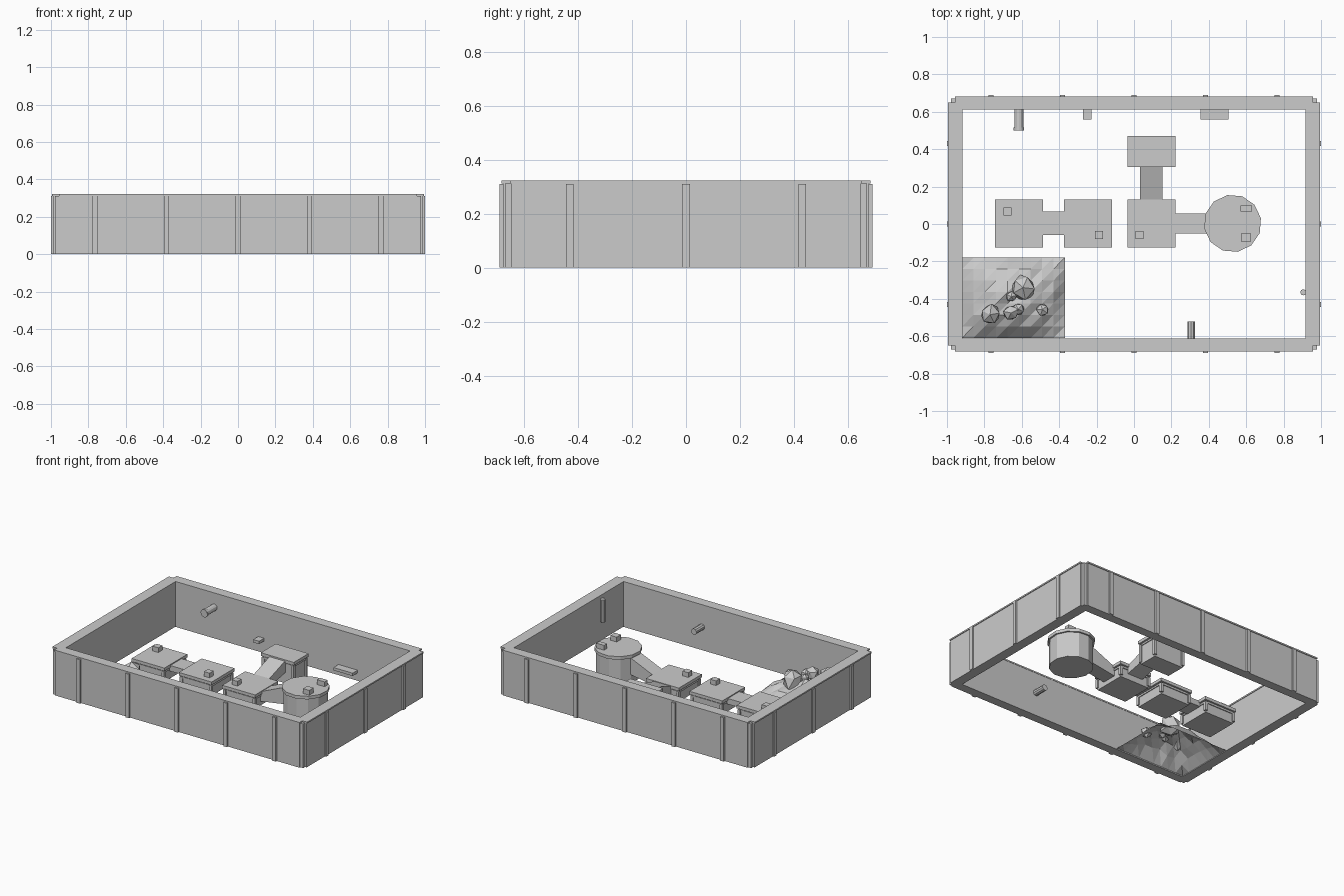
import bpy, bmesh, math, random
from mathutils import Vector, Matrix

if "Cube" in bpy.data.objects:
    bpy.data.objects.remove(bpy.data.objects["Cube"])

random.seed(4)


def finish(name, bm):
    bmesh.ops.recalc_face_normals(bm, faces=bm.faces)
    me = bpy.data.meshes.new(name)
    bm.to_mesh(me)
    bm.free()
    ob = bpy.data.objects.new(name, me)
    bpy.context.collection.objects.link(ob)
    return ob


def box(name, x0, x1, y0, y1, z0, z1):
    bm = bmesh.new()
    bmesh.ops.create_cube(bm, size=1)
    for v in bm.verts:
        v.co = Vector((x1 if v.co.x > 0 else x0, y1 if v.co.y > 0 else y0, z1 if v.co.z > 0 else z0))
    return finish(name, bm)


def cyl(name, loc, r, length, sides=12, axis='Z', turn=0.0):
    bm = bmesh.new()
    rot = Matrix.Rotation(math.pi / 2, 4, 'X') if axis == 'Y' else Matrix.Rotation(turn, 4, 'Z')
    bmesh.ops.create_cone(bm, cap_ends=True, segments=sides, radius1=r, radius2=r,
                          depth=length, matrix=Matrix.Translation(loc) @ rot)
    return finish(name, bm)


def ramp(name, start, end, half, zs, ze):
    """Sloped channel from start to end (xy), with (bottom, top) heights at each end."""
    a, b = Vector(start), Vector(end)
    d = (b - a).normalized()
    n = Vector((-d.y, d.x)) * half
    bm = bmesh.new()
    for p, (lo, hi) in ((a, zs), (b, ze)):
        for s in (-1, 1):
            for z in (lo, hi):
                bm.verts.new((p.x + s * n.x, p.y + s * n.y, z))
    bmesh.ops.convex_hull(bm, input=bm.verts)
    bmesh.ops.dissolve_limit(bm, angle_limit=0.01, verts=bm.verts, edges=bm.edges)
    return finish(name, bm)


# Enclosing walls, top rims and outside ribs
for s, tag in ((-1, 'a'), (1, 'b')):
    def span(lo, hi):
        return sorted((s * lo, s * hi))
    box('long_wall_' + tag, -.955, .955, *span(.614, .678), 0, .312)
    box('long_rim_' + tag, -.958, .958, *span(.612, .683), .312, .322)
    box('end_wall_' + tag, *span(.92, .99), -.648, .648, 0, .312)
    box('end_rim_' + tag, *span(.916, .995), -.65, .65, .312, .322)
    for x in (-.764, -.382, 0, .382, .764):
        box('long_rib', x - .014, x + .014, *span(.676, .69), 0, .31)
    for y in (-.43, 0, .43):
        box('end_rib', *span(.988, 1.0), y - .014, y + .014, 0, .31)
    for t in (-1, 1):
        box('corner_post', *span(.95, .978), *sorted((t * .64, t * .67)), 0, .312)


# Basins: body, corner posts, stepped lid
def basin(name, x0, x1, y0, y1, h):
    e = .013
    box(name + '_body', x0 + e, x1 - e, y0 + e, y1 - e, 0, h - .02)
    box(name + '_collar', x0 + .007, x1 - .007, y0 + .007, y1 - .007, h - .04, h - .028)
    box(name + '_lid', x0, x1, y0, y1, h - .022, h)
    for x in (x0 + .014, x1 - .014):
        for y in (y0 + .014, y1 - .014):
            box(name + '_post', x - .01, x + .01, y - .01, y + .01, .012, h - .03)


basin('west_basin', -.743, -.487, -.126, .13, .107)
basin('middle_basin', -.374, -.118, -.126, .13, .107)
basin('east_basin', -.035, .222, -.126, .13, .107)
basin('rear_basin', -.035, .222, .305, .47, .172)

# Round tank with lid
cyl('tank_body', (.527, .003, .09), .143, .18, 12, turn=.18)
cyl('tank_lid', (.527, .003, .19), .154, .022, 12, turn=.18)

# Connecting channels
box('level_channel', -.495, -.366, -.06, .067, .06, .1)
ramp('rear_channel', (.092, .12), (.092, .315), .06, (.04, .1), (.08, .165))
ramp('tank_channel', (.21, .003), (.40, .003), .053, (.03, .098), (.06, .18))

# Small hatch blocks on the lids
for x, y, w, d, z in ((-.676, .067, .022, .022, .105), (-.187, -.059, .022, .022, .105),
                      (.03, -.059, .022, .022, .105), (.6, .083, .03, .017, .2),
                      (.6, -.072, .024, .024, .2)):
    box('hatch_block', x - w, x + w, y - d, y + d, z, z + .035)

# Wall fittings
cyl('rear_pipe', (-.615, .56, .22), .023, .12, 12, 'Y')
cyl('rear_pipe_flange', (-.615, .508, .22), .028, .014, 12, 'Y')
cyl('front_pipe', (.305, -.57, .165), .021, .095, 10, 'Y')
cyl('gauge_rod', (.905, -.365, .215), .016, .16, 10)
box('small_shelf', -.272, -.226, .558, .62, .085, .105)
box('long_shelf', .355, .505, .558, .62, .055, .075)

# Rubble mound: faceted open height field
bm = bmesh.new()
nx, ny = 9, 7


def mound_height(u, v):
    return .13 * (math.sin(math.pi * u) * math.sin(math.pi * v)) ** .7 if 0 < u < 1 and 0 < v < 1 else 0


grid = [[bm.verts.new((-.92 + .55 * i / nx, -.61 + .43 * j / ny,
                       .005 + mound_height(i / nx, j / ny) * random.uniform(.75, 1.2)))
         for j in range(ny + 1)] for i in range(nx + 1)]
for i in range(nx):
    for j in range(ny):
        a, b, c, d = grid[i][j], grid[i + 1][j], grid[i + 1][j + 1], grid[i][j + 1]
        bm.faces.new((a, b, c))
        bm.faces.new((a, c, d))
finish('rubble_mound', bm)

# Boulders resting on the mound
for x, y, z, r in ((-.594, -.34, .135, .07), (-.77, -.485, .155, .06), (-.657, -.475, .145, .046),
                   (-.49, -.457, .10, .037), (-.655, -.388, .14, .03), (-.62, -.455, .14, .034)):
    bm = bmesh.new()
    bmesh.ops.create_icosphere(bm, subdivisions=1, radius=r)
    for v in bm.verts:
        v.co *= random.uniform(.85, 1.12)
    bmesh.ops.transform(bm, verts=bm.verts, matrix=Matrix.Translation((x, y, z)) @
                        Matrix.Rotation(random.uniform(0, 3), 4, 'Z') @ Matrix.Scale(1.15, 4, (0, 0, 1)))
    finish('boulder', bm)
